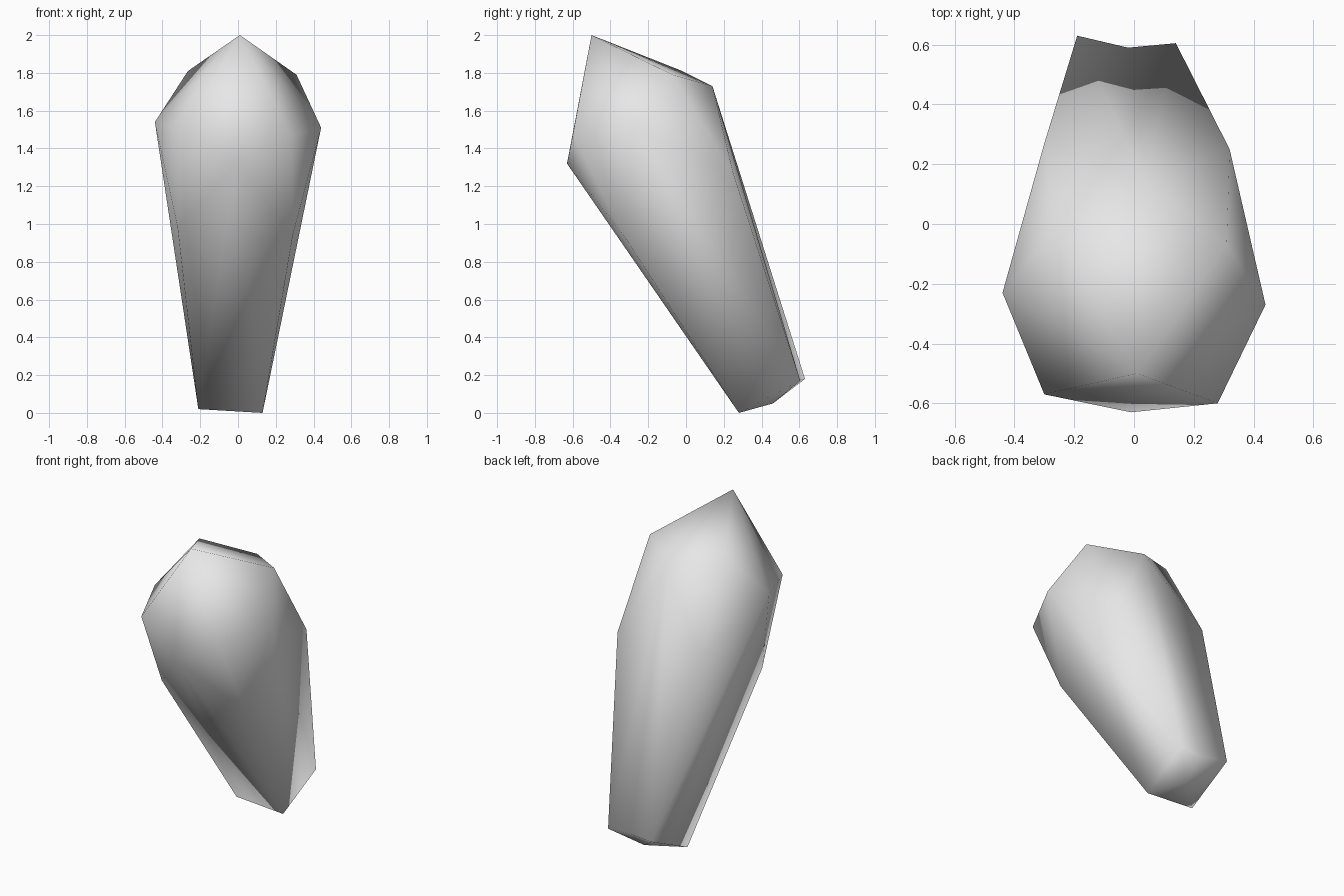
import bpy, bmesh

if "Cube" in bpy.data.objects:
    bpy.data.objects.remove(bpy.data.objects["Cube"], do_unlink=True)

# Plain grey stone material
stone = bpy.data.materials.new("stone_grey")
stone.use_nodes = True
grey = (0.8, 0.8, 0.8, 1.0)
stone.diffuse_color = grey
stone.node_tree.nodes["Principled BSDF"].inputs["Base Color"].default_value = grey

# Six-sided leaning shard: tip, three rough rings and a base point
tip = [(0.01, -0.50, 2.00)]
shoulder_ring = [(-0.44, -0.23, 1.54), (-0.30, -0.57, 1.50), (0.28, -0.60, 1.47),
                 (0.44, -0.27, 1.51), (0.31, -0.07, 1.79), (-0.265, -0.02, 1.81)]
middle_ring = [(-0.32, -0.33, 0.985), (-0.01, -0.63, 1.32), (0.29, -0.33, 0.94),
               (0.32, 0.25, 1.27), (0.04, 0.14, 1.73), (-0.30, 0.27, 1.28)]
foot_ring = [(-0.21, 0.285, 0.02), (-0.03, 0.30, 0.015), (0.13, 0.28, 0.0),
             (0.14, 0.605, 0.17), (-0.19, 0.63, 0.18)]
base_point = [(-0.02, 0.46, 0.05)]
back_notch = (-0.02, 0.59, 0.17)

bm = bmesh.new()
for co in tip + shoulder_ring + middle_ring + foot_ring + base_point:
    bm.verts.new(co)
bm.verts.ensure_lookup_table()
heel_left, heel_right = bm.verts[16], bm.verts[17]
hull = bmesh.ops.convex_hull(bm, input=bm.verts[:])
bmesh.ops.delete(bm, geom=[v for v in hull["geom_interior"]
                           if isinstance(v, bmesh.types.BMVert)], context='VERTS')

# Shallow notch in the back foot edge
edge = bm.edges.get((heel_left, heel_right))
if edge:
    _, notch = bmesh.utils.edge_split(edge, heel_left, 0.5)
    notch.co = back_notch
    for face in list(notch.link_faces):
        far = [v for v in face.verts if v not in (notch, heel_left, heel_right)][0]
        bmesh.utils.face_split(face, notch, far)

bmesh.ops.recalc_face_normals(bm, faces=bm.faces[:])
for face in bm.faces:
    face.smooth = True

mesh = bpy.data.meshes.new("stone_shard")
bm.to_mesh(mesh)
bm.free()
mesh.materials.append(stone)
shard = bpy.data.objects.new("stone_shard", mesh)
bpy.context.collection.objects.link(shard)
